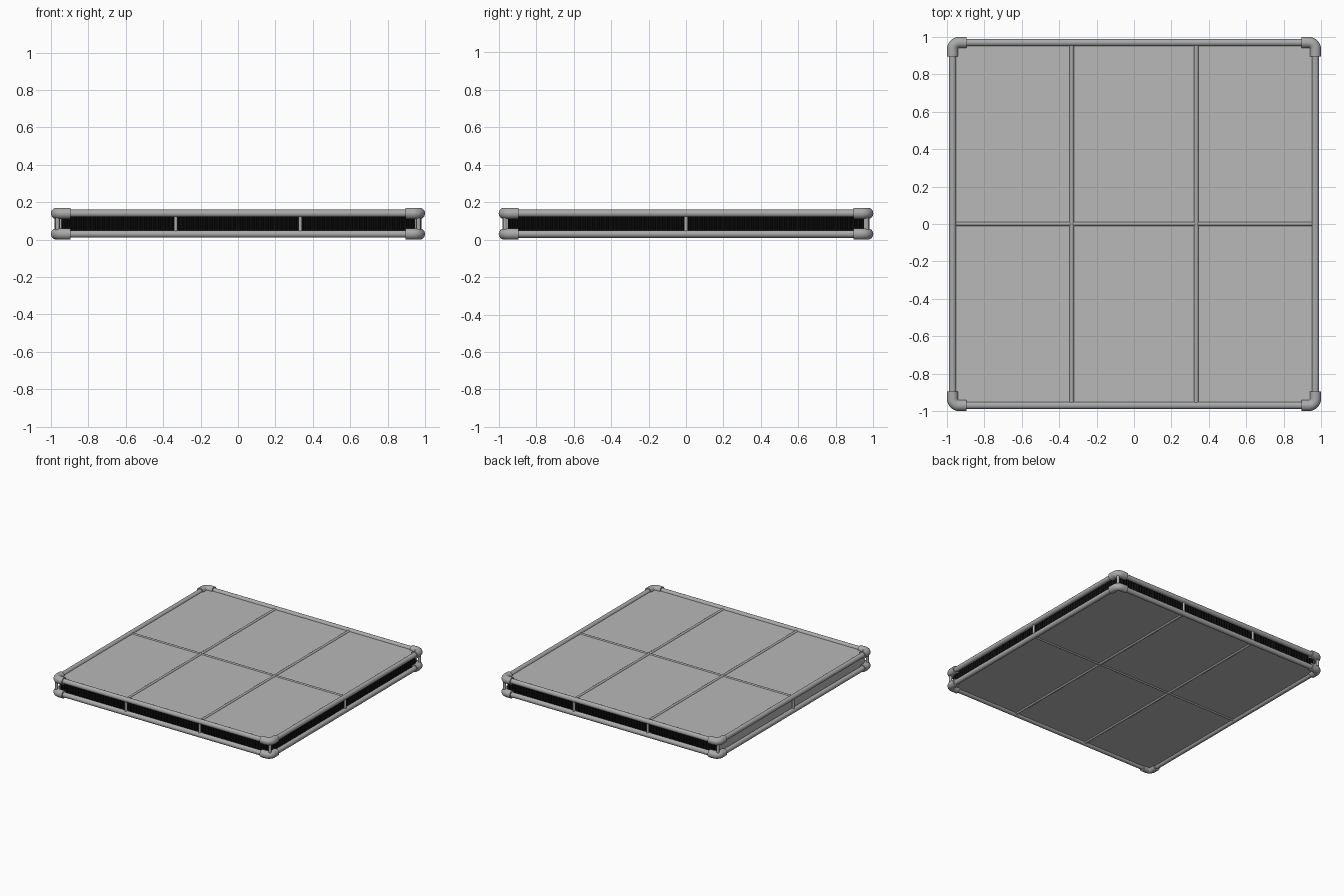
import bpy, bmesh, math
from mathutils import Vector

if "Cube" in bpy.data.objects:
    bpy.data.objects.remove(bpy.data.objects["Cube"])

LOW, HIGH = 0.03, 0.14      # centre heights of the two tube frames
EDGE = 0.97                 # tube centre line
WALL = 0.95                 # side walls


def material(name, v):
    m = bpy.data.materials.new(name)
    m.diffuse_color = (v, v, v, 1)
    m.use_nodes = True
    m.node_tree.nodes["Principled BSDF"].inputs["Base Color"].default_value = m.diffuse_color
    return m


steel = material("steel grey", 0.40)
sheet = material("panel grey", 0.48)
black = material("black", 0.004)


def finish(name, bm, mat, smooth=False):
    bmesh.ops.recalc_face_normals(bm, faces=bm.faces[:])
    me = bpy.data.meshes.new(name)
    bm.to_mesh(me)
    bm.free()
    me.materials.append(mat)
    ob = bpy.data.objects.new(name, me)
    bpy.context.collection.objects.link(ob)
    if smooth:
        bpy.ops.object.select_all(action='DESELECT')
        ob.select_set(True)
        bpy.context.view_layer.objects.active = ob
        bpy.ops.object.shade_smooth_by_angle(angle=math.radians(40))
    return ob


def tube(name, path, radius, sides=20):
    """Round capped tube swept along a path."""
    pts = [Vector(p) for p in path]
    bm = bmesh.new()
    rings = []
    for i, p in enumerate(pts):
        t = (pts[min(i + 1, len(pts) - 1)] - pts[max(i - 1, 0)]).normalized()
        up = Vector((1, 0, 0)) if abs(t.z) > 0.9 else Vector((0, 0, 1))
        side = t.cross(up).normalized()
        up = side.cross(t)
        rings.append([bm.verts.new(p + radius * (side * math.cos(a) + up * math.sin(a)))
                      for a in (2 * math.pi * k / sides for k in range(sides))])
    for r0, r1 in zip(rings, rings[1:]):
        for k in range(sides):
            n = (k + 1) % sides
            bm.faces.new((r0[k], r0[n], r1[n], r1[k]))
    bm.faces.new(rings[0])
    bm.faces.new(rings[-1])
    return finish(name, bm, steel, True)


def box(name, center, size, mat):
    bm = bmesh.new()
    bmesh.ops.create_cube(bm, size=1)
    for v in bm.verts:
        v.co = Vector(center) + Vector([a * b for a, b in zip(v.co, size)])
    return finish(name, bm, mat)


BEND = 0.035
for level, z in (("lower", LOW), ("upper", HIGH)):
    # outer rails
    for s in (-1, 1):
        tube(level + "_rail_x", [(-0.93, s * EDGE, z), (0.93, s * EDGE, z)], 0.02)
        tube(level + "_rail_y", [(s * EDGE, -0.93, z), (s * EDGE, 0.93, z)], 0.02)
    # corner elbows
    c = EDGE - BEND
    arc = [(c + BEND * math.cos(a), c + BEND * math.sin(a))
           for a in (math.pi / 2 * k / 8 for k in range(9))]
    path = [(EDGE, 0.895)] + arc + [(0.895, EDGE)]
    for sx in (-1, 1):
        for sy in (-1, 1):
            tube(level + "_elbow", [(sx * x, sy * y, z) for x, y in path], 0.03, 24)
    # grid bars and sheet
    for x in (-1 / 3, 1 / 3):
        tube(level + "_bar_y", [(x, -0.96, z), (x, 0.96, z)], 0.012, 16)
    tube(level + "_bar_x", [(-0.96, 0, z), (0.96, 0, z)], 0.01, 16)
    box(level + "_panel", (0, 0, z), (1.92, 1.92, 0.006), sheet)

# upright posts at the corners and along the sides
for s in (-1, 1):
    for t in (-1, 1):
        tube("corner_post", [(s * 0.965, t * 0.965, LOW), (s * 0.965, t * 0.965, HIGH)], 0.012, 16)
        tube("side_post", [(t / 3, s * EDGE, LOW), (t / 3, s * EDGE, HIGH)], 0.01, 16)
    tube("side_post", [(s * EDGE, 0, LOW), (s * EDGE, 0, HIGH)], 0.01, 16)


def pleated_wall(name, place):
    """Zigzag strip running the length of one side."""
    bm = bmesh.new()
    n = 152
    cols = []
    for i in range(n + 1):
        along = -WALL + 2 * WALL * i / n
        x, y = place(along, WALL - 0.01 * (i % 2))
        cols.append([bm.verts.new((x, y, z)) for z in (LOW, HIGH)])
    for a, b in zip(cols, cols[1:]):
        bm.faces.new((a[0], b[0], b[1], a[1]))
    return finish(name, bm, black)


# three dark pleated sides, one plain side
pleated_wall("front_wall", lambda a, d: (a, -d))
pleated_wall("back_wall", lambda a, d: (-a, d))
pleated_wall("right_wall", lambda a, d: (d, a))
box("left_wall", (-WALL + 0.003, 0, (LOW + HIGH) / 2), (0.006, 2 * WALL, HIGH - LOW), sheet)
